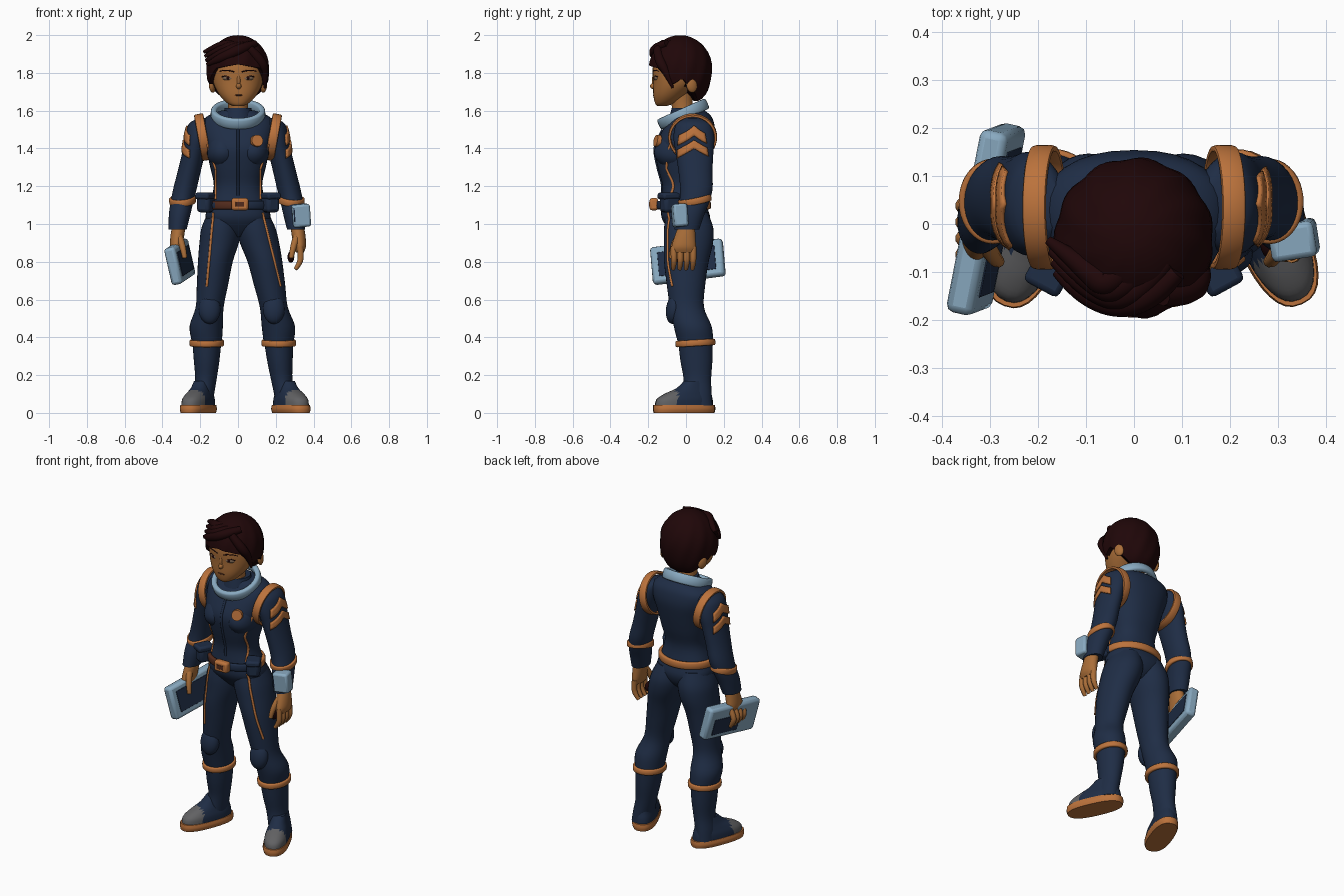
import bpy, bmesh, math
from math import sin, cos, pi
from mathutils import Vector, Euler
from mathutils.bvhtree import BVHTree

if "Cube" in bpy.data.objects:
    bpy.data.objects.remove(bpy.data.objects["Cube"])

def material(name, *rgb):
    m = bpy.data.materials.new(name)
    m.use_nodes = True
    m.diffuse_color = (*rgb, 1)
    m.node_tree.nodes["Principled BSDF"].inputs["Base Color"].default_value = (*rgb, 1)
    return m

navy = material("navy cloth", .0135, .026, .06)
orange = material("orange trim", .5, .17, .045)
skin = material("tan skin", .4, .155, .04)
hair_red = material("dark red hair", .014, .002, .0025)
pale = material("pale blue plastic", .25, .4, .53)
grey = material("grey toe", .12, .12, .125)
brown = material("brown leather", .085, .024, .012)
eye_tone = material("eye", .2, .13, .08)

def finish(name, bm, mats, loc=(0, 0, 0), rot=(0, 0, 0), scale=(1, 1, 1)):
    bmesh.ops.recalc_face_normals(bm, faces=bm.faces)
    mesh = bpy.data.meshes.new(name)
    bm.to_mesh(mesh)
    bm.free()
    for m in mats:
        mesh.materials.append(m)
    mesh.shade_smooth()
    mesh.set_sharp_from_angle(angle=math.radians(50))
    obj = bpy.data.objects.new(name, mesh)
    obj.location, obj.rotation_euler, obj.scale = loc, rot, scale
    bpy.context.scene.collection.objects.link(obj)
    return obj

def bridge(bm, rings, closed=False):
    rows = [[bm.verts.new(co) for co in ring] for ring in rings]
    n = len(rows[0])
    for a, b in zip(rows, rows[1:] + (rows[:1] if closed else [])):
        for j in range(n):
            bm.faces.new((a[j], a[(j + 1) % n], b[(j + 1) % n], b[j]))
    if not closed:
        bm.faces.new(rows[0])
        bm.faces.new(rows[-1])

def power(v, e):
    return math.copysign(abs(v) ** e, v)

def loft(name, keys, mats, square=1.0, steps=4, n=32, **place):
    """Smooth body through oval sections (x, y, z, x radius, y radius)."""
    sections = []
    for i in range(len(keys) - 1):
        a, b, c, d = (keys[max(0, min(len(keys) - 1, i + k))] for k in (-1, 0, 1, 2))
        for t in (s / steps for s in range(steps)):
            sections.append([q + .5 * t * (r - p + t * (2 * p - 5 * q + 4 * r - u + t * (3 * (q - r) + u - p)))
                             for p, q, r, u in zip(a, b, c, d)])
    angles = [2 * pi * j / n for j in range(n)]
    bm = bmesh.new()
    bridge(bm, [[(x + rx * power(cos(a), square), y + ry * power(sin(a), square), z) for a in angles]
                for x, y, z, rx, ry in sections + [keys[-1]]])
    return finish(name, bm, mats, **place)

def band(name, mats, loc, rx, ry, width, thick, rot=(0, 0, 0), n=40):
    bm = bmesh.new()
    profile = [(thick * power(cos(b), .6), width / 2 * power(sin(b), .6)) for b in (pi * j / 6 for j in range(12))]
    bridge(bm, [[((rx + d) * cos(a), (ry + d) * sin(a), h) for d, h in profile]
                for a in (2 * pi * i / n for i in range(n))], closed=True)
    return finish(name, bm, mats, loc, rot)

def ball(name, mat, loc, scale, rot=(0, 0, 0)):
    bm = bmesh.new()
    bmesh.ops.create_uvsphere(bm, u_segments=20, v_segments=12, radius=1)
    return finish(name, bm, [mat], loc, rot, scale)

def box(name, mat, loc, size, rot=(0, 0, 0), bevel=.012):
    bm = bmesh.new()
    bmesh.ops.create_cube(bm, size=1)
    bmesh.ops.scale(bm, vec=size, verts=bm.verts)
    mod = finish(name, bm, [mat], loc, rot).modifiers.new("soft edges", "BEVEL")
    mod.width, mod.segments = bevel, 2

def tube(name, mat, points, radius, taper=(1, 1, 1)):
    data = bpy.data.curves.new(name, "CURVE")
    data.dimensions, data.bevel_depth, data.bevel_resolution, data.use_fill_caps = "3D", radius, 3, True
    line = data.splines.new("NURBS")
    line.points.add(len(points) - 1)
    for i, p in enumerate(points):
        line.points[i].co = (*p, 1)
        line.points[i].radius = taper[min(i, len(taper) - 1)]
    line.use_endpoint_u, line.order_u = True, 3
    data.materials.append(mat)
    bpy.context.scene.collection.objects.link(bpy.data.objects.new(name, data))

def paint(obj, rule):
    for p in obj.data.polygons:
        p.material_index = int(rule(p.center))

def tree(o):
    return BVHTree.FromPolygons([v.co for v in o.data.vertices], [p.vertices[:] for p in o.data.polygons])

def piping(name, bodies, start, end, mat=orange, count=14):
    """Trim line laid on the front of the given bodies."""
    trees, points = [tree(o) for o in bodies], []
    for i in range(count + 1):
        x, z = (a + (b - a) * i / count for a, b in zip(start, end))
        hits = [t.ray_cast(Vector((x, -1, z)), Vector((0, 1, 0)))[0] for t in trees]
        points += [(x, min(h.y for h in hits if h), z)] if any(hits) else []
    tube(name, mat, points, .007)

def chevron(body, s, low, high):
    """Raised badge wrapped around the outer side of a sleeve."""
    bm, surface, rows = bmesh.new(), tree(body), []
    for a in (-1.15 + .16 * i for i in range(14)):
        out = Vector((s * cos(a), sin(a), 0))
        starts = [Vector((s * .215, .043, low + (high - low) * j / 3 - .045 * abs(a))) for j in range(4)]
        rows.append([bm.verts.new(surface.ray_cast(p + out, -out)[0] + out * .004) for p in starts])
    for a, b in zip(rows, rows[1:]):
        for j in range(3):
            bm.faces.new((a[j], a[j + 1], b[j + 1], b[j]))
    mod = finish("sleeve_chevron", bm, [orange]).modifiers.new("thickness", "SOLIDIFY")
    mod.thickness, mod.offset = .009, 0

def shift(s, z):
    return .07 * max(0, 1 - z) ** .7 if s > 0 else 0

def side(keys, s):
    return [(s * x + shift(s, z), y, z, rx, ry) for x, y, z, rx, ry in keys]

# Torso, collar and belt
torso = loft("torso", [(0, .01, .93, .04, .06), (0, .01, .97, .12, .1), (0, 0, 1.03, .172, .128), (0, -.01, 1.1, .155, .12),
                       (0, -.015, 1.2, .128, .11), (0, -.015, 1.3, .147, .135), (0, -.012, 1.4, .17, .154),
                       (0, .01, 1.48, .19, .144), (0, .025, 1.54, .19, .122), (0, .03, 1.575, .155, .1),
                       (0, .02, 1.6, .09, .08)], [navy], .85)
loft("neck_collar", [(0, 0, 1.56, .085, .09), (0, 0, 1.615, .07, .075)], [navy])
band("collar_ring", [pale], (0, -.015, 1.582), .128, .125, .06, .017, (.42, 0, 0))
belt = band("belt", [orange, brown, navy], (0, -.015, 1.1), .162, .135, .045, .012)
paint(belt, lambda c: 0 if c.y > 0 else 1 if -.13 < c.x < 0 else 2)
box("belt_buckle", orange, (.01, -.17, 1.105), (.09, .045, .065))
box("buckle_inset", brown, (.01, -.192, 1.105), (.045, .006, .025), bevel=.002)
loft("chest_badge", [(0, 0, -.012, .033, .033), (0, 0, .01, .031, .031)], [orange],
     loc=(.1, -.152, 1.44), rot=(pi / 2 - .2, 0, .35))
piping("jacket_zip", [torso], (0, 1.5), (0, 1.15), navy)

# Head
loft("neck", [(0, -.01, 1.56, .058, .06), (0, -.02, 1.63, .052, .056), (0, -.03, 1.72, .06, .065)], [skin])
loft("head", [(0, -.128, 1.625, .025, .025), (0, -.112, 1.64, .058, .052), (0, -.085, 1.685, .1, .088), (0, -.05, 1.75, .132, .124),
              (0, -.038, 1.83, .137, .138), (0, -.03, 1.9, .12, .12), (0, -.03, 1.95, .05, .05)], [skin], .93)
ball("nose", skin, (.004, -.17, 1.73), (.014, .021, .016))
ball("nose_bridge", skin, (.003, -.166, 1.76), (.011, .015, .036))
ball("lips", brown, (.003, -.166, 1.682), (.026, .01, .005))
for s in (-1, 1):
    ball("eye_white", eye_tone, (s * .054, -.157, 1.772), (.03, .013, .013), (0, 0, s * .3))
    ball("iris", hair_red, (s * .052, -.164, 1.773), (.011, .009, .01))
    tube("eyelid", hair_red, [(s * .022, -.167, 1.776), (s * .05, -.171, 1.793), (s * .086, -.15, 1.778)], .003)
    tube("eyebrow", hair_red, [(s * .02, -.174, 1.805), (s * .06, -.169, 1.82), (s * .1, -.145, 1.808)], .004, (1, 1, .4))
    ball("ear", skin, (s * .135, .03, 1.735), (.017, .03, .04), (.2, 0, s * .35))

# Hair cap with a hairline that changes around the head
hairline = [(0, 1.845), (.25, 1.825), (.36, 1.765), (.42, 1.74), (.52, 1.77), (.64, 1.71), (.78, 1.66), (1, 1.65)]

def hair_edge(f):
    for (a, za), (b, zb) in zip(hairline, hairline[1:]):
        if f <= b:
            return za + (zb - za) * (f - a) / (b - a)
    return hairline[-1][1]

rings, levels, spokes = [], 16, 72
for i in range(1, levels + 2):
    ring = []
    for a in (2 * pi * j / spokes - pi for j in range(spokes)):
        th = math.acos((hair_edge(abs(a) / pi) - 1.82) / .18) * min(i, levels) / levels
        r = sin(th) if th < pi / 2 else sin(th) ** .55
        r *= .8 if i > levels else 1 + .018 * sin(11 * a + 4 * th) * sin(th)
        ring.append((.165 * r * sin(a), -.03 - .167 * r * cos(a), 1.82 + .18 * cos(th)))
    rings.append(ring)
bm = bmesh.new()
bridge(bm, rings)
finish("hair", bm, [hair_red])
for d in (0, .022, .044, .066):
    tube("fringe_lock", hair_red, [(.09 - d, -.1 + d, 1.955), (.02 - d, -.172 + d / 2, 1.93 + d / 4), (-.1, -.158 + d, 1.875 + d),
                                   (-.162 - d / 4, -.1 + d, 1.845 + d)], .032, (.6, 1, .8, .3))
tube("side_lock", hair_red, [(.06, -.15, 1.93), (.12, -.145, 1.87), (.145, -.1, 1.8), (.142, -.07, 1.72)], .03, (.7, 1, .7, .2))

# Arms and hands
for s in (-1, 1):
    tuck = .012 if s > 0 else 0
    arm = loft("sleeve", [(s * (x - tuck), *rest) for x, *rest in (
        (.18, .04, 1.56, .03, .05), (.2, .04, 1.53, .06, .092), (.217, .042, 1.46, .064, .108),
        (.234, .045, 1.38, .061, .1), (.258, .05, 1.28, .061, .09), (.28, .055, 1.19, .062, .086),
        (.296, .045, 1.12, .06, .08), (.309, .022, 1.05, .057, .075), (.32, .004, .97, .048, .066))], [navy])
    chevron(arm, s, 1.468, 1.522)
    chevron(arm, s, 1.4, 1.445)
    band("shoulder_strap", [orange], (s * .187, .035, 1.46), .117, .122, .05, .008, (0, pi / 2 + s * .18, 0))
    band("sleeve_cuff", [orange], (s * (.294 - tuck), .047, 1.125), .062, .08, .036, .009, (.2, s * .1, 0))
    loft("palm", [(s * x, *rest) for x, *rest in ((.314, .003, .985, .036, .045), (.322, -.006, .93, .036, .056),
                                                  (.328, -.012, .88, .032, .064), (.328, -.012, .85, .02, .058))], [skin])
    reach = .352 if s < 0 else .326
    for y in (-.064, -.03, .004, .038):
        tube("finger", skin, [(s * .328, y, .88), (s * (reach + .008), y, .83), (s * reach, y, .79),
                              (s * (reach - .022), y - .004, .76)], .017, (1, 1, .9, .6))
    tube("thumb", skin, [(s * .315, -.03, .94), (s * .292, -.075, .89), (s * .282, -.078, .82)], .018, (1.1, 1, .7))
ball("palm_grip", hair_red, (.28, -.035, .825), (.018, .035, .03))
box("wrist_device", pale, (.333, -.033, 1.045), (.095, .075, .12), (.06, -.08, .15))
box("wrist_screen", navy, (.306, -.071, 1.048), (.022, .008, .075), (.06, -.08, .15), .002)

# Tablet held in the right hand
tilt = (.13, -.2, -.22)
for name, mat, offset, size, bevel in (("tablet", pale, (0, 0, 0), (.06, .39, .2), .016),
                                       ("tablet_inner_screen", navy, (.03, 0, 0), (.006, .31, .13), .002),
                                       ("tablet_outer_screen", navy, (-.03, .05, -.02), (.006, .2, .1), .002)):
    box(name, mat, Vector((-.308, .01, .8)) + Euler(tilt).to_matrix() @ Vector(offset), size, tilt, bevel)

# Legs, boots, belt pouches and trim lines
for s in (-1, 1):
    leg = loft("trouser_leg", side([(.08, .005, 1.06, .08, .11), (.09, .014, .98, .103, .13), (.1, .013, .9, .104, .13),
                                    (.12, .002, .8, .092, .118), (.135, 0, .68, .083, .102), (.15, .005, .56, .074, .09),
                                    (.168, .035, .46, .088, .1), (.165, .05, .38, .08, .095)], s), [navy])
    loft("boot_shaft", side([(.165, .05, .39, .078, .092), (.166, .055, .28, .068, .085), (.17, .06, .18, .057, .073),
                             (.182, .058, .1, .056, .078), (.188, .055, .04, .056, .085)], s), [navy])
    band("boot_trim", [orange], (s * .165 + shift(s, .37), .05, .37), .082, .096, .034, .01, (.06, 0, 0))
    ball("knee_pad", navy, (s * .15 + shift(s, .55), -.062, .55), (.058, .044, .08), (-.15, 0, 0))
    place = dict(loc=(s * .21 + shift(s, 0), -.01, 0), rot=(0, 0, .42 if s > 0 else -.36))
    loft("boot_sole", [(0, 0, 0, .068, .168), (0, 0, .02, .074, .172), (0, 0, .042, .07, .17)], [orange], .8, **place)
    foot = loft("boot_foot", [(0, 0, .03, .068, .162), (0, .002, .07, .066, .156), (0, .02, .1, .057, .13),
                              (0, .05, .13, .048, .092), (0, .064, .17, .04, .06)], [navy, grey], .85, **place)
    paint(foot, lambda c: c.y < -.06)
    box("belt_pouch", navy, (s * .168, -.085, 1.112), (.075, .095, .1), (0, 0, s * .5), .018)
    box("pouch_flap", navy, (s * .172, -.092, 1.148), (.082, .1, .035), (0, 0, s * .5))
    loft("chest_form", [(s * .08, -.06, 1.29, .03, .04), (s * .08, -.06, 1.34, .075, .095), (s * .08, -.06, 1.39, .083, .108),
                        (s * .08, -.05, 1.45, .07, .085), (s * .08, -.03, 1.5, .03, .04)], [navy])
    for start, end in (((.16, 1.42), (.118, 1.29)), ((.118, 1.29), (.118, 1.13))):
        piping("jacket_piping", [torso], (s * start[0], start[1]), (s * end[0], end[1]))
    piping("leg_piping", [torso, leg], (s * .13, 1.06), (s * .165 + 1.8 * shift(s, .65), .67))
